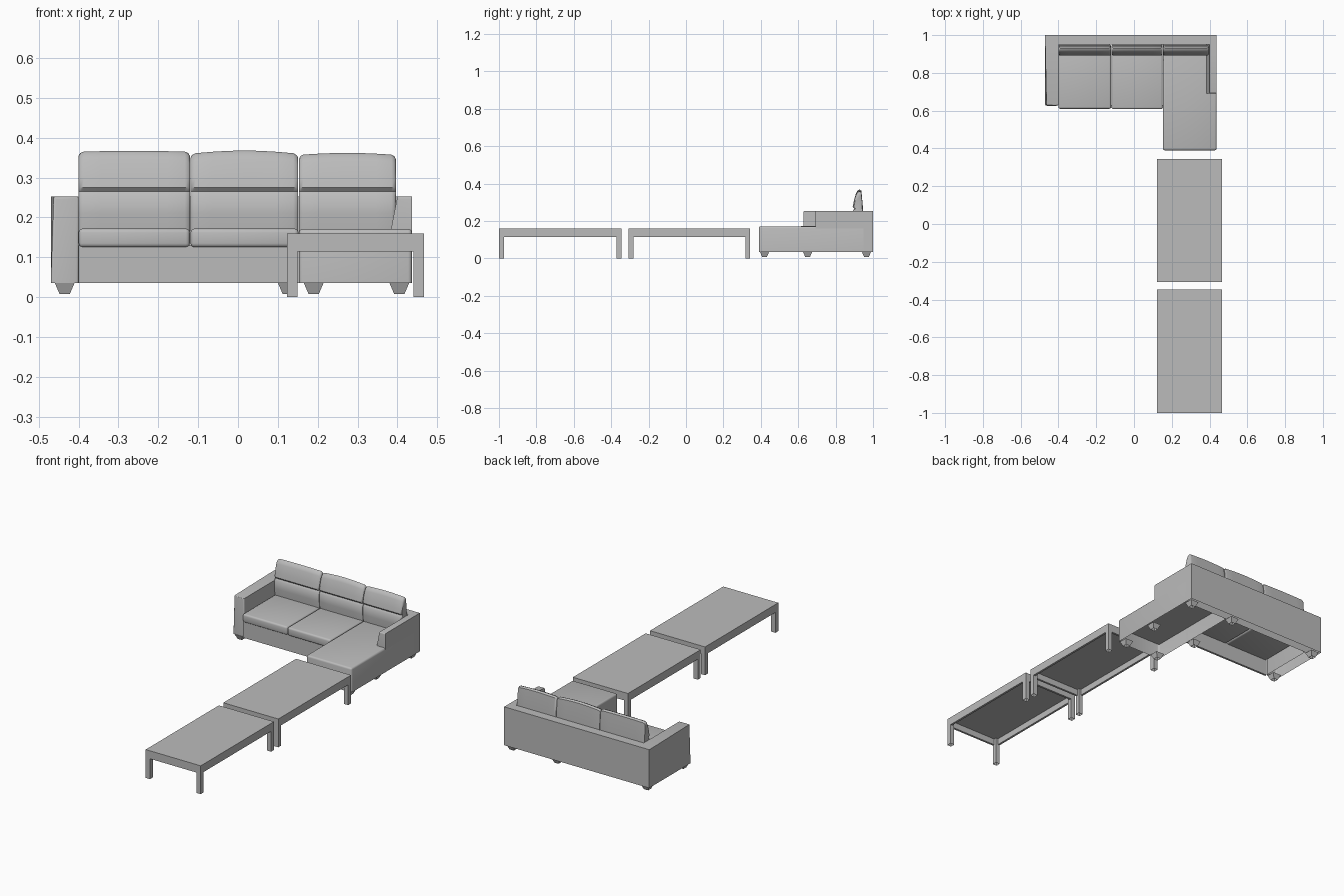
import bpy, bmesh, math
from mathutils import Vector

if "Cube" in bpy.data.objects:
    bpy.data.objects.remove(bpy.data.objects["Cube"], do_unlink=True)

GREY = (0.5, 0.5, 0.5, 1)
grey = bpy.data.materials.new("plain grey")
grey.use_nodes = True
grey.diffuse_color = GREY
grey.node_tree.nodes["Principled BSDF"].inputs["Base Color"].default_value = GREY


def finish(name, bm, smooth=False):
    bmesh.ops.recalc_face_normals(bm, faces=bm.faces[:])
    mesh = bpy.data.meshes.new(name)
    bm.to_mesh(mesh)
    bm.free()
    mesh.materials.append(grey)
    obj = bpy.data.objects.new(name, mesh)
    bpy.context.collection.objects.link(obj)
    if smooth:
        bpy.ops.object.select_all(action="DESELECT")
        obj.select_set(True)
        bpy.context.view_layer.objects.active = obj
        bpy.ops.object.shade_smooth_by_angle(angle=math.radians(40))
    return obj


def box(name, x, y, z, bevel=0, hollow=False, keep=None, shape=None):
    """Box from three ranges; keep picks bevelled edges, hollow drops the bottom."""
    bm = bmesh.new()
    bmesh.ops.create_cube(bm, size=1)
    for v in bm.verts:
        v.co = Vector([r[0] if c < 0 else r[1] for r, c in zip((x, y, z), v.co)])
        if shape:
            shape(v.co)
    if bevel:
        edges = [e for e in bm.edges if keep is None or keep(e)]
        bmesh.ops.bevel(bm, geom=edges, offset=bevel, segments=3, profile=0.5,
                        affect="EDGES", clamp_overlap=True)
    if hollow:
        low = [f for f in bm.faces if all(v.co.z < z[0] + 1e-4 for v in f.verts)]
        bmesh.ops.delete(bm, geom=low, context="FACES")
    return finish(name, bm, bevel > 0)


def above(height):
    return lambda e: all(v.co.z > height for v in e.verts)


def foot(name, x, y):
    """Inverted square pyramid stub, open underneath."""
    bm = bmesh.new()
    rings = [[bm.verts.new((x + sx * r, y + sy * r, z))
              for sx, sy in ((-1, -1), (1, -1), (1, 1), (-1, 1))]
             for r, z in ((0.013, 0.008), (0.025, 0.036))]
    for i in range(4):
        j = (i + 1) % 4
        bm.faces.new((rings[0][i], rings[0][j], rings[1][j], rings[1][i]))
    bm.faces.new(rings[1])
    finish(name, bm)


def back_cushion(name, x0, x1, top, crown):
    """Padded cushion: creased side profile lofted across its width."""
    profile = [(0.895, 0.165), (0.891, 0.21), (0.892, 0.255), (0.9, 0.265),
               (0.891, 0.275), (0.896, 0.30), (0.908, 0.345), (0.917, 0.362),
               (0.928, 0.367), (0.938, 0.36), (0.947, 0.26), (0.947, 0.165)]
    bm = bmesh.new()
    rings = []
    stations = [0, 0.015, 0.045, 0.2, 0.35, 0.5, 0.65, 0.8, 0.955, 0.985, 1]
    for t in stations:
        edge = min(t, 1 - t)
        pinch = 0.8 if edge == 0 else 0.93 if edge < 0.03 else 1
        rise = top - 0.367 + crown * math.sin(math.pi * t)
        ring = []
        for y, z in profile:
            lift = rise * max(0, (z - 0.275) / 0.092)
            drop = (1 - pinch) * 0.05 * (z > 0.34)
            ring.append(bm.verts.new((x0 + (x1 - x0) * t,
                                      0.925 + (y - 0.925) * pinch, z + lift - drop)))
        rings.append(ring)
    n = len(profile)
    for a, b in zip(rings, rings[1:]):
        for i in range(n):
            j = (i + 1) % n
            bm.faces.new((a[i], a[j], b[j], b[i]))
    bm.faces.new(rings[0])
    bm.faces.new(rings[-1])
    finish(name, bm, True)


def table(name, y0, y1):
    """Thin top, apron and four square legs, hollow from below."""
    x0, x1, leg, wall = 0.123, 0.467, 0.026, 0.012
    apron = (0.115, 0.15)
    box(name + "_top", (x0, x1), (y0, y1), (0.15, 0.16))
    box(name + "_apron_front", (x0, x1), (y0, y0 + wall), apron)
    box(name + "_apron_back", (x0, x1), (y1 - wall, y1), apron)
    box(name + "_apron_right", (x0, x0 + wall), (y0 + wall, y1 - wall), apron)
    box(name + "_apron_left", (x1 - wall, x1), (y0 + wall, y1 - wall), apron)
    for side, lx in (("right", x0), ("left", x1 - leg)):
        for end, ly in (("front", y0), ("back", y1 - leg)):
            box(f"{name}_leg_{end}_{side}", (lx, lx + leg), (ly, ly + leg),
                (0, 0.15), hollow=True)


# Sofa frame
BASE = 0.035
box("sofa_back", (-0.47, 0.437), (0.949, 1.0), (BASE, 0.252), hollow=True)


def lean_right_arm(co):
    if co.z > 0.2 and co.x < -0.44 and co.y < 0.8:
        co.x += 0.007


def lean_left_arm(co):
    if co.x < 0.41 and co.z > 0.2:
        co.x += 0.018


box("right_arm", (-0.47, -0.4), (0.627, 0.95), (BASE, 0.252), 0.006, True,
    lambda e: all(v.co.y < 0.7 for v in e.verts) and any(v.co.z > 0.2 for v in e.verts),
    lean_right_arm)
box("left_arm", (0.382, 0.437), (0.692, 0.95), (0.16, 0.252), 0.005, False,
    lambda e: all(v.co.y < 0.7 and v.co.z > 0.2 for v in e.verts), lean_left_arm)
box("seat_front_panel", (-0.4, 0.153), (0.617, 0.629), (BASE, 0.13))

# Seat cushions and chaise
box("right_seat_cushion", (-0.4, -0.121), (0.61, 0.95), (0.125, 0.172), 0.01)
box("middle_seat_cushion", (-0.119, 0.152), (0.608, 0.95), (0.125, 0.172), 0.01)
box("chaise", (0.153, 0.437), (0.39, 0.95), (BASE, 0.171), 0.01, True,
    lambda e: above(0.1)(e) or all(v.co.y < 0.5 for v in e.verts) and any(v.co.z > 0.1 for v in e.verts))
box("chaise_underside", (0.156, 0.434), (0.394, 0.948), (0.12, 0.125))

# Back cushions
back_cushion("right_back_cushion", -0.4, -0.121, 0.365, 0.002)
back_cushion("middle_back_cushion", -0.119, 0.151, 0.36, 0.008)
back_cushion("left_back_cushion", 0.153, 0.396, 0.357, 0.005)

# Sofa feet
for i, (fx, fy) in enumerate([(-0.435, 0.65), (-0.435, 0.965), (0.125, 0.65),
                              (0.125, 0.965), (0.19, 0.42), (0.405, 0.42),
                              (0.405, 0.65), (0.405, 0.965)]):
    foot(f"sofa_foot_{i + 1}", fx, fy)

# Low tables
table("front_table", -1.0, -0.346)
table("rear_table", -0.307, 0.343)
